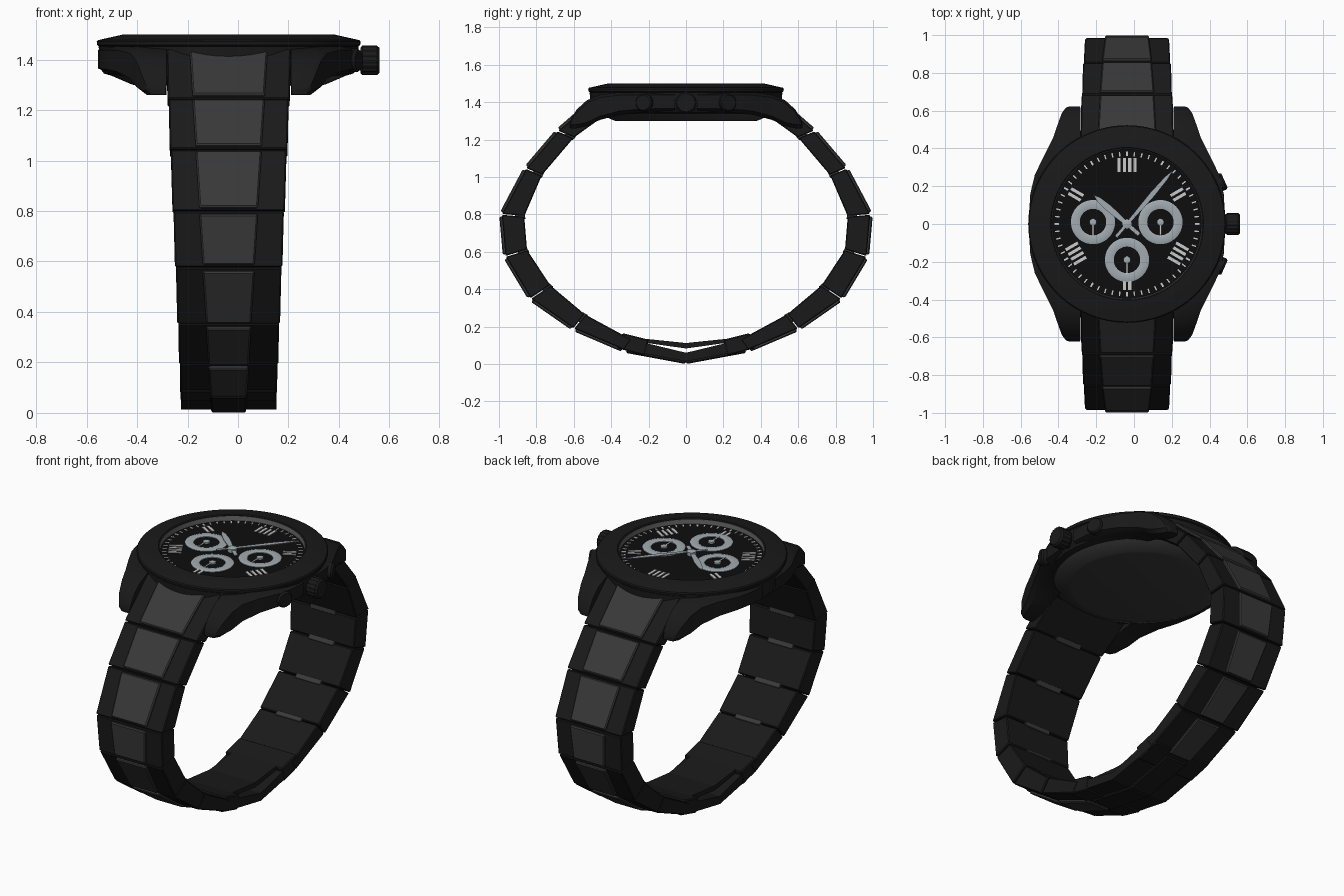
import bpy, bmesh, math
from mathutils import Vector, Matrix

if "Cube" in bpy.data.objects:
    bpy.data.objects.remove(bpy.data.objects["Cube"])

CX = -0.037  # centre line of case and bracelet


def material(name, r, g, b):
    m = bpy.data.materials.new(name)
    m.diffuse_color = (r, g, b, 1)
    m.use_nodes = True
    m.node_tree.nodes["Principled BSDF"].inputs["Base Color"].default_value = m.diffuse_color
    return m


BLACK = material("black_steel", 0.010, 0.010, 0.010)
GREY = material("brushed_grey", 0.040, 0.040, 0.040)
FACE = material("dial_black", 0.004, 0.004, 0.004)
SILVER = material("silver", 0.36, 0.41, 0.44)
WHITE = material("marker_white", 0.62, 0.62, 0.60)
RIM = material("rim_grey", 0.12, 0.12, 0.12)


def build(name, verts, faces, mat, smooth=True, bevel=0.0):
    me = bpy.data.meshes.new(name)
    me.from_pydata([tuple(v) for v in verts], [], faces)
    bm = bmesh.new()
    bm.from_mesh(me)
    bmesh.ops.remove_doubles(bm, verts=bm.verts, dist=1e-6)
    bmesh.ops.recalc_face_normals(bm, faces=bm.faces)
    bm.to_mesh(me)
    bm.free()
    me.materials.append(mat)
    if smooth:
        me.shade_smooth()
        me.set_sharp_from_angle(angle=math.radians(32))
    ob = bpy.data.objects.new(name, me)
    bpy.context.collection.objects.link(ob)
    if bevel:
        b = ob.modifiers.new("bevel", "BEVEL")
        b.width, b.segments = bevel, 1
    return ob


def lathe(name, profile, mat, seg=72, closed=False, place=Matrix.Translation((CX, 0, 0)), knurl=0.0):
    """Turn (radius, z) points around local z, then place the part."""
    n = len(profile)
    verts = []
    for i in range(seg):
        a = 2 * math.pi * i / seg
        k = 1 - knurl * (i % 4 > 1)
        verts += [place @ Vector((r * k * math.cos(a), r * k * math.sin(a), z)) for r, z in profile]
    faces = []
    for i in range(seg):
        j = (i + 1) % seg
        for p in range(n if closed else n - 1):
            q = (p + 1) % n
            faces.append((i * n + p, j * n + p, j * n + q, i * n + q))
    if not closed:
        faces += [[i * n for i in range(seg)], [i * n + n - 1 for i in range(seg)]]
    return build(name, verts, faces, mat)


def loft(name, rings, mat, **kw):
    """Join equal closed cross-sections and cap both ends."""
    n = len(rings[0])
    faces = [(i * n + p, i * n + (p + 1) % n, (i + 1) * n + (p + 1) % n, (i + 1) * n + p)
             for i in range(len(rings) - 1) for p in range(n)]
    faces += [list(range(n)), [(len(rings) - 1) * n + p for p in range(n)]]
    return build(name, [v for r in rings for v in r], faces, mat, **kw)


def plates(name, polys, z0, z1, mat):
    """Flat outlines on the dial, extruded from z0 to z1."""
    verts, faces = [], []
    for poly in polys:
        b, n = len(verts), len(poly)
        verts += [(CX + x, y, z) for z in (z0, z1) for x, y in poly]
        faces += [[b + i for i in range(n)], [b + n + i for i in range(n)]]
        faces += [(b + i, b + (i + 1) % n, b + n + (i + 1) % n, b + n + i) for i in range(n)]
    return build(name, verts, faces, mat, smooth=False)


def radial(angle, pts, origin=(0, 0)):
    """(sideways, outward) points turned to a clockwise dial angle in degrees."""
    a = math.radians(angle)
    return [(origin[0] + s * math.cos(a) + o * math.sin(a),
             origin[1] - s * math.sin(a) + o * math.cos(a)) for s, o in pts]


def bar(s, o0, o1, w):
    return [(s - w, o0), (s + w, o0), (s + w, o1), (s - w, o1)]


# Case, bezel and back cover
lathe("case_body", [(0.46, 1.335), (0.495, 1.345), (0.512, 1.37), (0.515, 1.452)], BLACK)
lathe("bezel", [(0.40, 1.455), (0.40, 1.495), (0.405, 1.50), (0.42, 1.499), (0.518, 1.477),
                (0.523, 1.471), (0.521, 1.457), (0.512, 1.452)], BLACK, 96, True)
lathe("back_cover", [(0.47, 1.345), (0.462, 1.335), (0.385, 1.302), (0.37, 1.298)], GREY)

# Four lugs: (y, inner x, outer x, top z, bottom z)
LUG = [(0.06, 0.30, 0.518, 1.453, 1.345), (0.16, 0.30, 0.512, 1.453, 1.345),
       (0.26, 0.28, 0.488, 1.453, 1.342), (0.36, 0.255, 0.44, 1.452, 1.332),
       (0.46, 0.247, 0.39, 1.44, 1.305), (0.53, 0.247, 0.366, 1.41, 1.272),
       (0.585, 0.247, 0.346, 1.36, 1.26), (0.615, 0.247, 0.325, 1.31, 1.26),
       (0.623, 0.25, 0.305, 1.28, 1.262)]
for sx, side in ((-1, "left"), (1, "right")):
    for sy, end in ((-1, "front"), (1, "back")):
        rings = []
        for y, xi, xo, zt, zb in LUG:
            c = 0.22 * (xo - xi)
            sec = [(xi, zb), (xo - c, zb), (xo, zb + 0.02), (xo, zt - 0.015), (xo - c, zt), (xi, zt)]
            rings.append([(CX + sx * x, sy * y, z) for x, z in sec])
        loft(f"lug_{end}_{side}", rings, BLACK)

# Crown and two push buttons
def outward(angle):
    return (Matrix.Translation((CX, 0, 1.397)) @ Matrix.Rotation(math.radians(angle), 4, "Z")
            @ Matrix.Rotation(math.pi / 2, 4, "Y"))


lathe("crown_stem", [(0.04, 0.46), (0.04, 0.53)], BLACK, 24, place=outward(0))
lathe("crown", [(0.05, 0.522), (0.059, 0.53), (0.059, 0.587), (0.05, 0.597)], BLACK, 64,
      place=outward(0), knurl=0.06)
for ang, end in ((-24, "front"), (24, "back")):
    lathe(f"button_stem_{end}", [(0.03, 0.46), (0.03, 0.53)], BLACK, 24, place=outward(ang))
    lathe(f"button_{end}", [(0.043, 0.517), (0.047, 0.522), (0.047, 0.555), (0.04, 0.565)],
          BLACK, 32, place=outward(ang))

# Dial with rim, minute ticks and plain bar hour markers
Z = 1.466
lathe("dial", [(0.402, 1.455), (0.402, Z)], FACE)
lathe("dial_rim", [(0.394, Z), (0.401, Z), (0.401, 1.492), (0.398, 1.492)], RIM, 96, True)
plates("minute_ticks", [radial(6 * i, bar(0, 0.36, 0.384, 0.005 if i % 5 == 0 else 0.0035))
                        for i in range(60)], Z - 0.001, Z + 0.003, WHITE)
marks = []
for hour, count in ((12, 4), (2, 2), (4, 4), (6, 2), (8, 4), (10, 2)):
    marks += [radial(30 * hour, bar((k - (count - 1) / 2) * 0.029, 0.275, 0.35, 0.008))
              for k in range(count)]
plates("hour_bars", marks, Z - 0.001, Z + 0.004, WHITE)

# Three small dials with hands
for name, x, y in (("left", -0.18, 0.01), ("right", 0.177, 0.01), ("lower", 0, -0.19)):
    at = Matrix.Translation((CX + x, y, Z))
    lathe(f"small_ring_{name}", [(0.07, -0.001), (0.07, 0.004), (0.078, 0.006), (0.108, 0.006),
                                 (0.117, 0.003), (0.117, -0.001)], SILVER, 48, True, at)
    lathe(f"small_hub_{name}", [(0.019, 0), (0.019, 0.01), (0.012, 0.012)], SILVER, 20, place=at)
    plates(f"small_hand_{name}", [radial(180, [(-0.006, -0.02), (0.006, -0.02), (0.004, 0.075),
                                              (-0.004, 0.075)], (x, y))], Z + 0.006, Z + 0.009, WHITE)

# Main hands
def hand(length, w, tail):
    return [(-w * 0.6, -tail), (w * 0.6, -tail), (w * 0.6, 0), (w, length * 0.55),
            (w * 0.7, length * 0.85), (0, length), (-w * 0.7, length * 0.85), (-w, length * 0.55), (-w * 0.6, 0)]


plates("hour_hand", [radial(-49, hand(0.235, 0.018, 0.085))], Z + 0.011, Z + 0.015, SILVER)
plates("minute_hand", [radial(40.5, hand(0.375, 0.014, 0.09))], Z + 0.017, Z + 0.021, SILVER)
lathe("hand_hub", [(0.026, Z), (0.026, Z + 0.022), (0.016, Z + 0.026)], SILVER, 24)

# Bracelet: seam points (y, z) on the outside and the inside of one half loop
OUT = [(0.455, 1.445), (0.685, 1.245), (0.855, 1.045), (0.985, 0.80), (0.965, 0.575),
       (0.83, 0.35), (0.60, 0.19), (0.33, 0.075), (0, 0.014)]
INN = [(0.42, 1.34), (0.60, 1.21), (0.77, 1.01), (0.865, 0.79), (0.85, 0.61),
       (0.725, 0.42), (0.54, 0.265), (0.29, 0.13), (0, 0.06)]
OUT, INN = [[Vector(p) for p in line] for line in (OUT, INN)]


def block(name, quad, wa, wb, sy, mat, bevel=0.006):
    """Link from outer a, outer b, inner b, inner a with half widths at a and b."""
    ws = (wa, wb, wb, wa)
    rings = [[(CX + s * w, sy * p.x, p.y) for p, w in zip(quad, ws)] for s in (-1, 1)]
    return loft(name, rings, mat, smooth=False, bevel=bevel)


def side_w(z):
    return 0.185 + 0.042 * z


def mid_w(z):
    return 0.068 + 0.06 * z


for sy, end in ((-1, "front"), (1, "back")):
    for i in range(8):
        oa, ob, ia, ib = OUT[i], OUT[i + 1], INN[i], INN[i + 1]
        d = (ob - oa).normalized()
        nrm = Vector((-d.y, d.x)) if d.x * oa.y - d.y * oa.x > 0 else Vector((d.y, -d.x))
        if nrm.dot(oa - ia) < 0:
            nrm = -nrm
        g = d * (0.0025 if i < 7 else 0)
        block(f"link_{end}_{i + 1}", [oa + g, ob - g, ib - g, ia + g],
              side_w(oa.y), side_w(ob.y) + 0.004, sy, BLACK, 0.005 if i < 7 else 0)
        # raised lighter centre plate
        e, up = d * 0.012, nrm * 0.014
        block(f"centre_link_{end}_{i + 1}", [oa + e + up, ob - e * (i < 7) + up,
              ob - e * (i < 7) - nrm * 0.02, oa + e - nrm * 0.02],
              mid_w(oa.y), mid_w(ob.y), sy, GREY if i < 7 else BLACK)
        # hinge bar showing on the inside of each seam
        if 0 < i < 7:
            t, u = (ib - ia).normalized() * 0.016, (oa - ia).normalized()
            block(f"hinge_{end}_{i}", [ia + u * 0.05 - t, ia + u * 0.05 + t,
                  ia - u * 0.005 + t, ia - u * 0.005 - t], 0.085, 0.085, sy, GREY, 0.003)
    # folding clasp leaf above the last link
    leaf = [Vector(p) for p in ((0.30, 0.125), (0, 0.083), (0, 0.112), (0.22, 0.135))]
    block(f"clasp_leaf_{end}", leaf, 0.15, 0.15, sy, BLACK, 0)
    lip = [Vector(p) for p in ((0.37, 0.085), (0.22, 0.045), (0.20, 0.13), (0.34, 0.165))]
    block(f"clasp_lip_{end}", lip, 0.19, 0.19, sy, BLACK)
